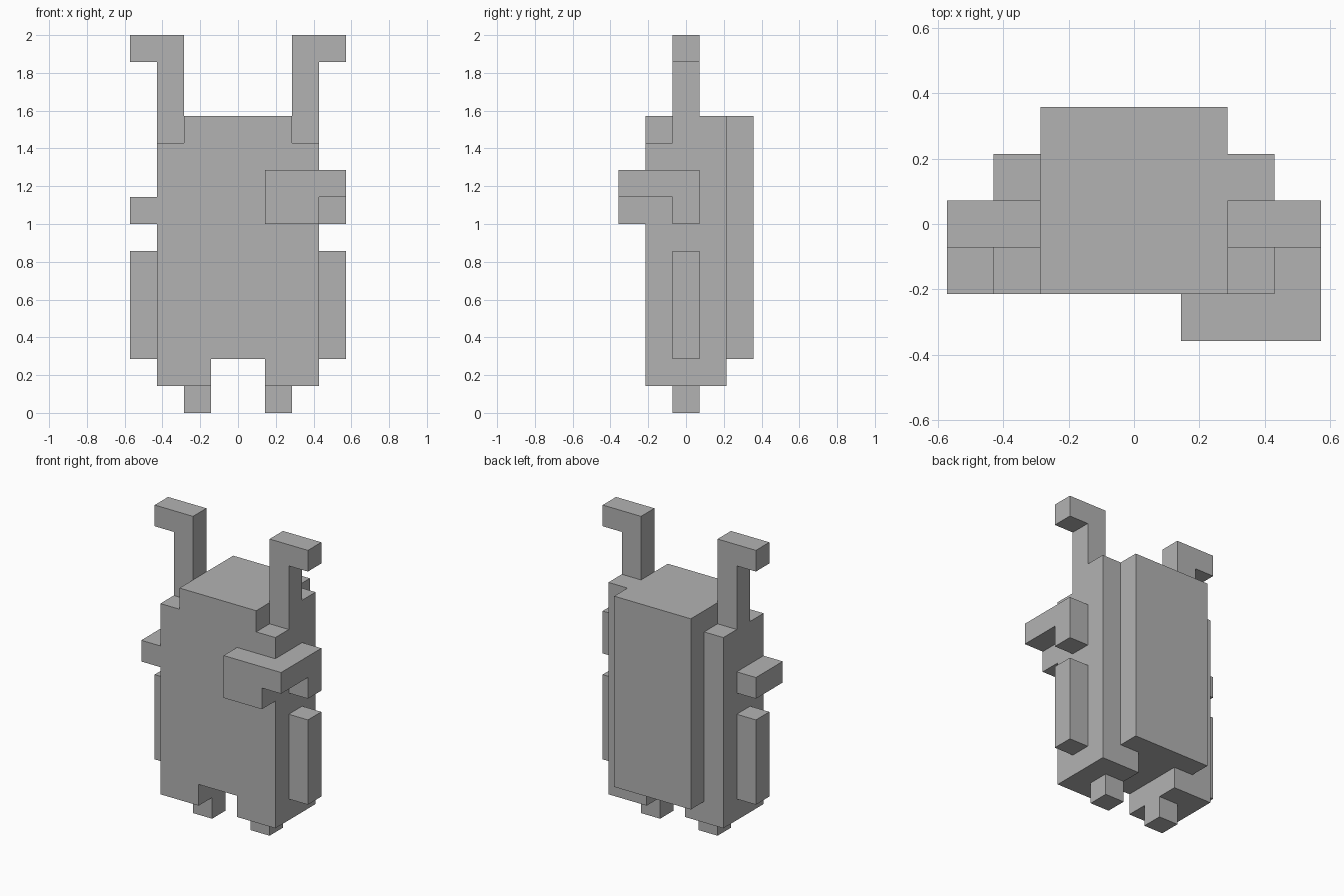
import bpy
import bmesh
from mathutils import Vector

U = 1 / 7  # grid cell

cube = bpy.data.objects.get("Cube")
if cube:
    bpy.data.objects.remove(cube, do_unlink=True)

grey = bpy.data.materials.new("plain grey")
grey.use_nodes = True
grey.diffuse_color = (0.45, 0.45, 0.45, 1)
grey.node_tree.nodes["Principled BSDF"].inputs["Base Color"].default_value = grey.diffuse_color


def prism(name, profile, axis, start, end):
    """Extrude a flat outline, in cells, along x or y."""
    bm = bmesh.new()
    if axis == "y":
        pts = [Vector((a, start, b)) for a, b in profile]
        step = Vector((0, end - start, 0))
    else:
        pts = [Vector((start, a, b)) for a, b in profile]
        step = Vector((end - start, 0, 0))
    face = bm.faces.new([bm.verts.new(p * U) for p in pts])
    out = bmesh.ops.extrude_face_region(bm, geom=[face])
    moved = [v for v in out["geom"] if isinstance(v, bmesh.types.BMVert)]
    bmesh.ops.translate(bm, verts=moved, vec=step * U)
    bmesh.ops.recalc_face_normals(bm, faces=bm.faces)
    mesh = bpy.data.meshes.new(name)
    bm.to_mesh(mesh)
    bm.free()
    mesh.materials.append(grey)
    obj = bpy.data.objects.new(name, mesh)
    bpy.context.collection.objects.link(obj)
    return obj


def box(name, x, y, z):
    return prism(name, [(x[0], z[0]), (x[1], z[0]), (x[1], z[1]), (x[0], z[1])], "y", *y)


# Body with stub legs and stepped shoulders
half = [(1, 2), (1, 1), (3, 1), (3, 10), (2, 10), (2, 11)]
prism("body", half + [(-x, z) for x, z in reversed(half)], "y", -1.5, 1.5)
box("left_rear_shoulder", (2, 3), (0.5, 1.5), (10, 11))
box("back_shell", (-2, 2), (1.5, 2.5), (2, 11))

# Mirrored horns, side flaps and feet
horn = [(2, 10), (3, 10), (3, 13), (4, 13), (4, 14), (2, 14)]
for side, s in (("left", 1), ("right", -1)):
    prism(side + "_horn", [(s * x, z) for x, z in horn], "y", -0.5, 0.5)
    box(side + "_flap", (s * 3, s * 4), (-0.5, 0.5), (2, 6))
    box(side + "_foot", (s, s * 2), (-0.5, 0.5), (0, 1))

# Right arm reaches forward, left arm folds across the chest
box("right_arm", (-4, -3), (-1.5, 0.5), (7, 8))
prism("left_arm", [(-1.5, 8), (-0.5, 8), (-0.5, 7), (0.5, 7), (0.5, 9), (-1.5, 9)], "x", 3, 4)
prism("left_hand", [(1, 7), (3, 7), (3, 8), (4, 8), (4, 9), (1, 9)], "y", -2.5, -1.5)
